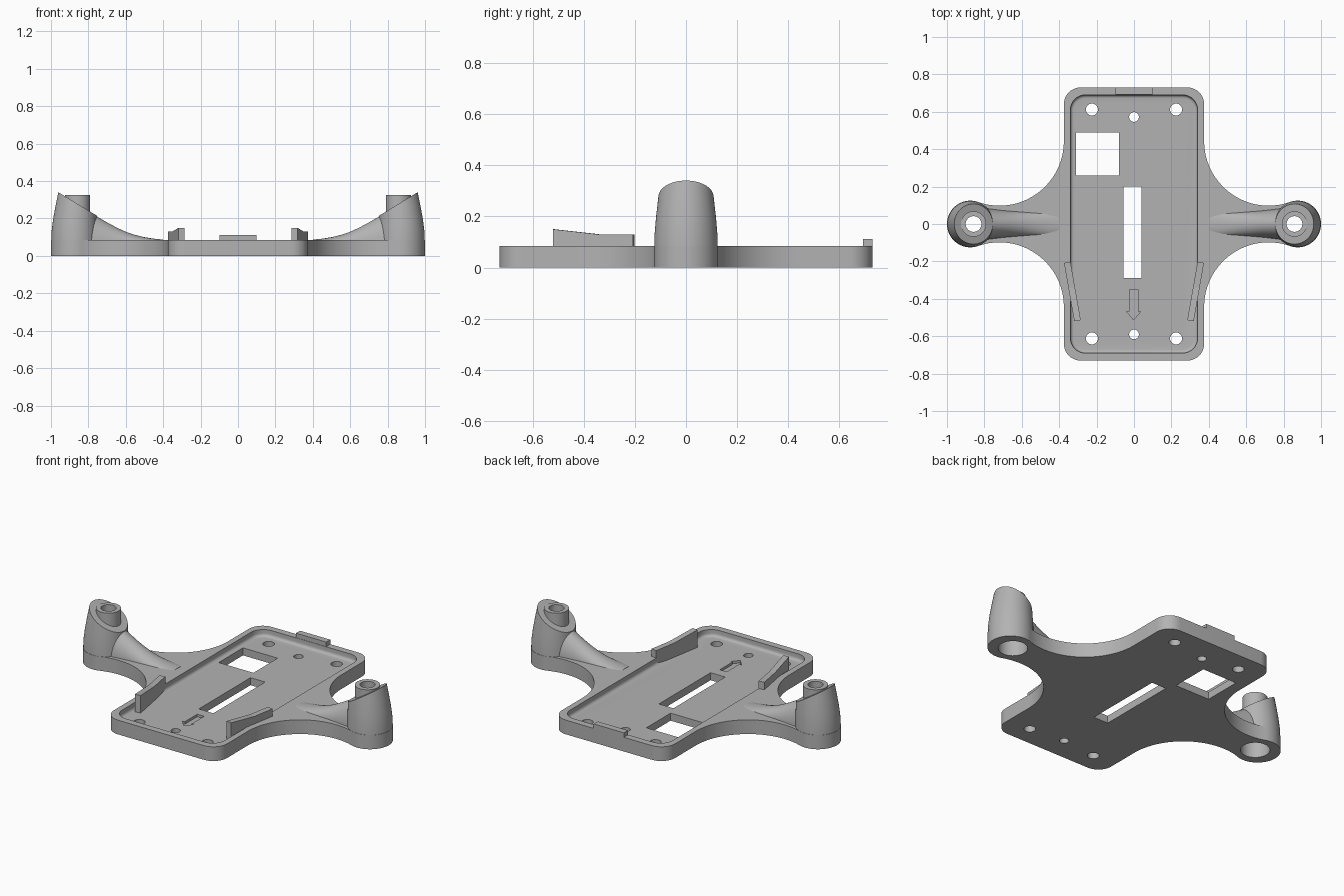
import bpy, bmesh
from math import cos, sin, pi, radians
from mathutils import Vector

cube = bpy.data.objects.get("Cube")
if cube:
    bpy.data.objects.remove(cube, do_unlink=True)

grey = bpy.data.materials.new("matte grey")
grey.use_nodes = True
grey.diffuse_color = (0.45, 0.45, 0.45, 1)
grey.node_tree.nodes["Principled BSDF"].inputs["Base Color"].default_value = grey.diffuse_color


def loft(name, rings, cut=None):
    """Solid through matching rings of points, optionally trimmed by a plane (point, normal)."""
    bm = bmesh.new()
    rows = [[bm.verts.new(p) for p in ring] for ring in rings]
    n = len(rows[0])
    for a, b in zip(rows, rows[1:]):
        for i in range(n):
            j = (i + 1) % n
            bm.faces.new((a[i], a[j], b[j], b[i]))
    bm.faces.new(rows[0])
    bm.faces.new(rows[-1])
    if cut:
        geom = bm.verts[:] + bm.edges[:] + bm.faces[:]
        res = bmesh.ops.bisect_plane(bm, geom=geom, plane_co=cut[0], plane_no=cut[1], clear_outer=True)
        edges = [e for e in res["geom_cut"] if isinstance(e, bmesh.types.BMEdge)]
        bmesh.ops.edgeloop_fill(bm, edges=edges)
    bmesh.ops.recalc_face_normals(bm, faces=bm.faces)
    mesh = bpy.data.meshes.new(name)
    bm.to_mesh(mesh)
    bm.free()
    mesh.materials.append(grey)
    ob = bpy.data.objects.new(name, mesh)
    bpy.context.collection.objects.link(ob)
    return ob


def select(ob):
    bpy.ops.object.select_all(action="DESELECT")
    bpy.context.view_layer.objects.active = ob
    ob.select_set(True)


def prism(name, outline, z0, z1):
    return loft(name, [[(x, y, z) for x, y in outline] for z in (z0, z1)])


def arc(cx, cy, r, a0, a1, n=16):
    angles = [radians(a0 + (a1 - a0) * i / n) for i in range(n + 1)]
    return [(cx + r * cos(a), cy + r * sin(a)) for a in angles]


def circle(cx, cy, r, n=48):
    return arc(cx, cy, r, 0, 360, n)[:-1]


def rect(x0, x1, y0, y1):
    return [(x0, y0), (x1, y0), (x1, y1), (x0, y1)]


def rounded(hx, hy, r):
    pts = []
    for sx, sy, a in ((1, 1, 0), (-1, 1, 90), (-1, -1, 180), (1, -1, 270)):
        pts += arc(sx * (hx - r), sy * (hy - r), r, a, a + 90, 10)
    return pts


def combine(target, other, operation="DIFFERENCE"):
    mod = target.modifiers.new("join", "BOOLEAN")
    mod.operation, mod.solver, mod.object = operation, "EXACT", other
    select(target)
    bpy.ops.object.modifier_apply(modifier=mod.name)
    bpy.data.objects.remove(other, do_unlink=True)


def smooth(ob):
    select(ob)
    bpy.ops.object.shade_smooth_by_angle(angle=radians(30))


# Base plate outline: rounded rectangle flowing into two round arm ends
TOP, FLOOR, POST_X = 0.085, 0.045, 0.858
quarter = (arc(0.285, 0.64, 0.09, 90, 0, 10) + arc(0.72, 0.443, 0.345, 180, 289.3, 28)
           + arc(0.875, 0, 0.125, 109.3, 0, 18))
half = quarter + [(x, -y) for x, y in reversed(quarter[:-1])]
outline = half + [(-x, y) for x, y in reversed(half)]
plate = prism("base_plate", outline, 0, TOP)

# Shallow tray with a filleted floor edge
fillet = 0.018
rings = []
for i in range(6):
    a = i / 5 * pi / 2
    inset = fillet * (1 - sin(a))
    z = FLOOR + fillet * (1 - cos(a))
    rings.append([(x, y, z) for x, y in rounded(0.34 - inset, 0.69 - inset, 0.08 - inset)])
rings.append([(x, y, 0.2) for x, y in rounded(0.34, 0.69, 0.08)])
combine(plate, loft("tray_cutter", rings))

# Screw holes, window, slot and engraved arrow
openings = [circle(sx * 0.225, sy * 0.612, 0.032, 32) for sx in (-1, 1) for sy in (-1, 1)]
openings += [circle(0, 0.572, 0.026, 32), circle(0, -0.59, 0.026, 32)]
openings += [rect(-0.31, -0.08, 0.26, 0.49), rect(-0.057, 0.04, -0.29, 0.2)]
for shape in openings:
    combine(plate, prism("opening_cutter", shape, -0.1, 0.3))
arrow = [(-0.025, -0.35), (0.021, -0.35), (0.021, -0.468), (0.036, -0.468),
         (-0.002, -0.512), (-0.04, -0.468), (-0.025, -0.468)]
combine(plate, prism("arrow_cutter", arrow, FLOOR - 0.015, 0.2))


def bore(target, s):
    """Screw hole with a wide recess from below."""
    combine(target, prism("bore_cutter", circle(s * POST_X, 0, 0.042), -0.1, 0.5))
    combine(target, prism("recess_cutter", circle(s * POST_X, 0, 0.08), -0.1, 0.13))


for s, side in ((1, "left"), (-1, "right")):
    bore(plate, s)

    # Tapered tower with a slanted top
    levels = [(0.06, 0.875, 0.124), (0.13, 0.874, 0.123), (0.2, 0.871, 0.117),
              (0.27, 0.866, 0.109), (0.38, 0.857, 0.096)]
    rings = [[(s * x, y, z) for x, y in circle(cx, 0, r, 64)] for z, cx, r in levels]
    tower = loft(side + "_tower", rings, (Vector((s * 0.96, 0, 0.34)), Vector((-s * 0.61, 0, 1))))

    # Sweeping rib from tower down to the plate
    stations = [(0.4, 0.087, 0.064), (0.45, 0.092, 0.064), (0.5, 0.1, 0.064), (0.55, 0.112, 0.064),
                (0.6, 0.129, 0.066), (0.65, 0.152, 0.069), (0.7, 0.179, 0.073),
                (0.75, 0.208, 0.079), (0.8, 0.237, 0.085)]
    low = 0.07
    rings = [[(s * x, w * cos(i * pi / 20), low + (h - low) * sin(i * pi / 20)) for i in range(21)]
             for x, h, w in stations]
    combine(tower, loft("rib", rings), "UNION")

    # Upright screw post
    combine(tower, prism("post", circle(s * POST_X, 0, 0.068), 0.1, 0.325), "UNION")
    bore(tower, s)
    smooth(tower)

    # Angled side fence, higher at the front
    a, b = Vector((s * 0.357, -0.205, 0)), Vector((s * 0.302, -0.517, 0))
    across = (b - a).cross(Vector((0, 0, 1))).normalized() * 0.0175
    profile = [(0, 0.035), (0, 0.13), (0.43, 0.13), (1, 0.15), (1, 0.035)]
    rings = [[a.lerp(b, t) + Vector((0, 0, z)) + across * k for t, z in profile] for k in (-1, 1)]
    loft(side + "_fence", rings)

smooth(plate)

# Small stop on the back rim
prism("back_stop", rect(-0.1, 0.1, 0.692, 0.73), 0.07, 0.112)
